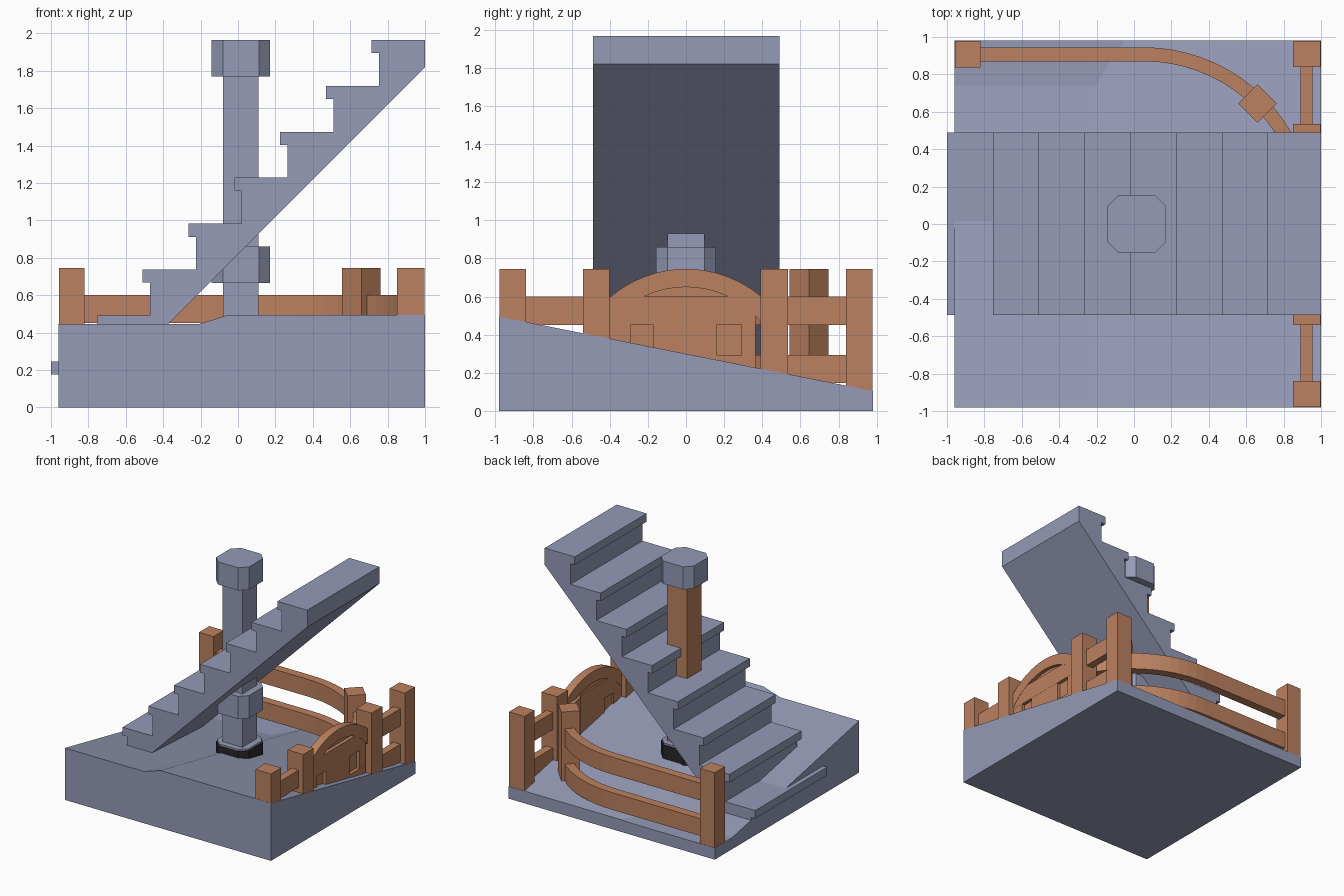
import bpy, bmesh, math

if "Cube" in bpy.data.objects:
    bpy.data.objects.remove(bpy.data.objects["Cube"])


def material(name, rgb):
    m = bpy.data.materials.new(name)
    m.diffuse_color = (*rgb, 1)
    m.use_nodes = True
    m.node_tree.nodes["Principled BSDF"].inputs["Base Color"].default_value = m.diffuse_color
    return m


STONE = material("blue_grey_stone", (0.30, 0.325, 0.47))
WOOD = material("warm_brown_wood", (0.50, 0.22, 0.115))
DARK = material("dark_footing", (0.02, 0.02, 0.022))


def finish(name, bm, *mats):
    bmesh.ops.recalc_face_normals(bm, faces=bm.faces)
    me = bpy.data.meshes.new(name)
    bm.to_mesh(me)
    bm.free()
    ob = bpy.data.objects.new(name, me)
    bpy.context.collection.objects.link(ob)
    for m in mats:
        me.materials.append(m)
    return ob


def prism(name, pts, axis, lo, hi, mat):
    """Extrude a 2D outline along an axis (remaining axes keep xyz order)."""
    def place(p, d):
        c = list(p)
        c.insert("xyz".index(axis), d)
        return c
    bm = bmesh.new()
    a = [bm.verts.new(place(p, lo)) for p in pts]
    b = [bm.verts.new(place(p, hi)) for p in pts]
    bm.faces.new(a)
    bm.faces.new(b)
    n = len(pts)
    for i in range(n):
        bm.faces.new((a[i], a[(i + 1) % n], b[(i + 1) % n], b[i]))
    return finish(name, bm, mat)


def box(name, x0, x1, y0, y1, z0, z1, mat):
    return prism(name, [(x0, y0), (x1, y0), (x1, y1), (x0, y1)], "z", z0, z1, mat)


# Sloping ground block: lower strip on the left, flat patch at its back
def ground():
    bm = bmesh.new()
    top = {k: bm.verts.new(c) for k, c in {
        "a": (-0.96, -0.98, 0.445), "b": (-0.21, -0.98, 0.445),
        "c": (-0.05, -0.98, 0.495), "d": (1, -0.98, 0.495),
        "e": (1, 0.98, 0.105), "f": (-0.05, 0.98, 0.105),
        "g": (-0.21, 0.98, 0.10), "h": (-0.96, 0.98, 0.10),
        "i": (-0.96, 0.74, 0.10), "j": (-0.21, 0.74, 0.10)}.items()}
    for f in ("abji", "bcfj", "cdef", "jfg", "ijgh"):
        bm.faces.new([top[k] for k in f])
    low = {k: bm.verts.new((v.co.x, v.co.y, 0)) for k, v in top.items() if k != "j"}
    rim = "abcdefghi"
    for k, l in zip(rim, rim[1:] + rim[0]):
        bm.faces.new((top[k], top[l], low[l], low[k]))
    bm.faces.new([low[k] for k in rim])
    return finish("ground", bm, STONE)


ground()

# Stair flight with projecting treads and a sloped underside
profile = [(-0.815, 0.005), (-0.959, 0.005)]
for i in range(8):
    x, z = -1 + 0.245 * i, 0.245 + 0.2457 * i
    profile += [(x + 0.04, z - 0.07), (x, z - 0.07), (x, z)]
    if i < 7:
        profile.append((x + 0.285, z))
profile += [(1, 1.965), (1, 1.82)]
prism("stairs", profile, "y", -0.487, 0.489, STONE)


# Column: square shaft, octagonal capital, collar and footing
def octagon(h, c):
    cx = 0.015
    q = [(-h, -h + c), (-h + c, -h), (h - c, -h), (h, -h + c),
         (h, h - c), (h - c, h), (-h + c, h), (-h, h - c)]
    return [(cx + x, y) for x, y in q]


for name, z0, z1 in (("column_shaft_lower", 0.2, 0.70), ("column_shaft_upper", 0.8, 1.8)):
    shaft = box(name, -0.08, 0.11, -0.098, 0.098, z0, z1, STONE)
    shaft.data.materials.append(WOOD)
    for p in shaft.data.polygons:   # wooden back and left faces
        if p.normal.y > 0.5 or p.normal.x < -0.5:
            p.material_index = 1
prism("column_capital", octagon(0.156, 0.06), "z", 1.77, 1.965, STONE)
prism("column_collar", octagon(0.156, 0.06), "z", 0.665, 0.86, STONE)
prism("column_footing_top", octagon(0.15, 0.06), "z", 0.38, 0.40, STONE)
prism("column_footing", octagon(0.156, 0.06), "z", 0.2, 0.385, DARK)

# Fence posts
TOP = 0.745
for i, (y0, y1) in enumerate(((-0.978, -0.84), (-0.54, -0.40), (0.39, 0.535), (0.84, 0.978))):
    box(f"right_post_{i}", 0.85, 0.998, y0, y1, 0.02, TOP, WOOD)
box("back_left_post", -0.958, -0.82, 0.838, 0.978, 0.02, TOP, WOOD)
r = 0.103
cx, cy = 0.66, 0.645
prism("diagonal_post", [(cx - r, cy), (cx, cy - r), (cx + r, cy), (cx, cy + r)],
      "z", 0.02, TOP, WOOD)

# Straight and curved rails, two heights each
arc = [math.radians(90 - 5 * i) for i in range(17)]
curve = [(-0.85, 0.945)] + [(0.05 + 0.915 * math.cos(a), 0.03 + 0.915 * math.sin(a)) for a in arc]
curve += [(0.05 + 0.84 * math.cos(a), 0.03 + 0.84 * math.sin(a)) for a in reversed(arc)]
curve.append((-0.85, 0.87))
for tag, z0, z1 in (("lower", 0.147, 0.295), ("upper", 0.452, 0.60)):
    prism(f"back_curved_rail_{tag}", curve, "z", z0, z1, WOOD)
    box(f"right_front_rail_{tag}", 0.89, 0.955, -0.85, -0.53, z0, z1, WOOD)
    box(f"right_back_rail_{tag}", 0.89, 0.955, 0.52, 0.85, z0, z1, WOOD)
    box(f"gate_rail_{tag}", 0.892, 0.955, -0.41, 0.365, z0, z1, WOOD)

# Arched gate: curved rim, uprights and a recessed backing board
half = 0.396


def arch(radius, n=16):
    lim = math.asin(half / radius)
    return [(radius * math.sin(t), 0.135 + radius * math.cos(t))
            for t in (lim * (2 * i / n - 1) for i in range(n + 1))]


prism("gate_arch", arch(0.61) + arch(0.515)[::-1], "x", 0.888, 0.957, WOOD)
for i, (y0, y1) in enumerate(((-0.40, -0.29), (-0.17, 0.16), (0.29, 0.365))):
    box(f"gate_upright_{i}", 0.892, 0.954, y0, y1, 0.1, 0.5, WOOD)
prism("gate_backing", [(0.365, 0.1), (-0.395, 0.1), (-0.395, 0.50), (-0.22, 0.62),
                       (0, 0.67), (0.22, 0.62), (0.365, 0.50)], "x", 0.905, 0.925, WOOD)
